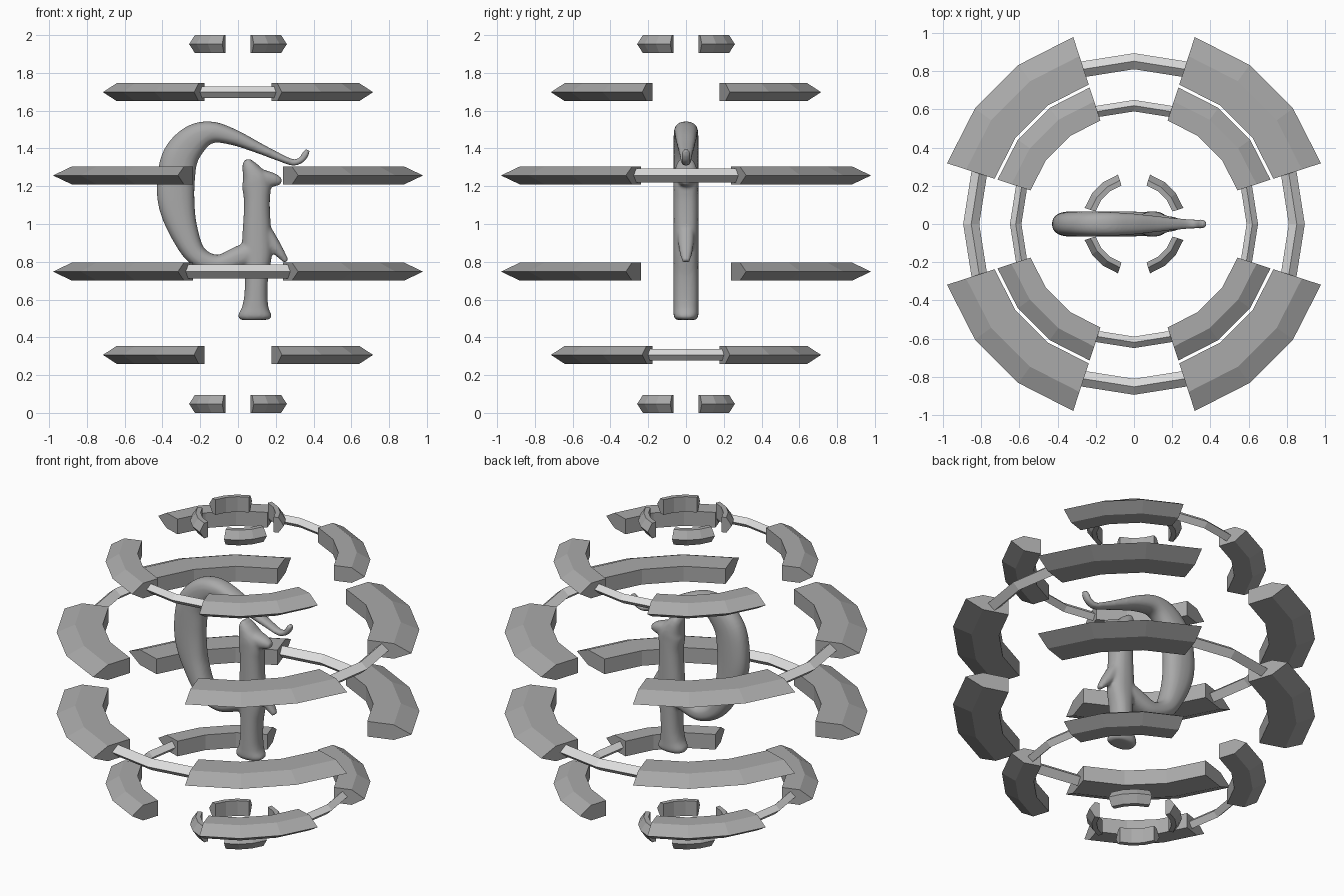
import bpy, bmesh, math
from mathutils import Vector

if "Cube" in bpy.data.objects:
    bpy.data.objects.remove(bpy.data.objects["Cube"])


def material(name, value):
    m = bpy.data.materials.new(name)
    m.diffuse_color = (value, value, value, 1)
    m.use_nodes = True
    m.node_tree.nodes["Principled BSDF"].inputs["Base Color"].default_value = m.diffuse_color
    return m


GREY = material("mid grey", 0.40)
LIGHT = material("light grey", 0.72)


def add_loft(bm, loops):
    """Skin a list of closed cross-sections and cap both ends."""
    rows = [[bm.verts.new(p) for p in loop] for loop in loops]
    n = len(rows[0])
    for a, b in zip(rows, rows[1:]):
        for i in range(n):
            j = (i + 1) % n
            bm.faces.new((a[i], a[j], b[j], b[i]))
    bm.faces.new(rows[0][::-1])
    bm.faces.new(rows[-1])


def finish(bm, name, mat):
    bmesh.ops.recalc_face_normals(bm, faces=bm.faces[:])
    mesh = bpy.data.meshes.new(name)
    bm.to_mesh(mesh)
    bm.free()
    mesh.materials.append(mat)
    ob = bpy.data.objects.new(name, mesh)
    bpy.context.collection.objects.link(ob)
    return ob


def arcs(name, profile, z, centres, half, steps, mat):
    """Sweep a (radius, height) profile along faceted arcs centred on given angles."""
    bm = bmesh.new()
    for c in centres:
        loops = []
        for k in range(steps + 1):
            a = math.radians(c - half + 2 * half * k / steps)
            loops.append([(r * math.cos(a), r * math.sin(a), z + h) for r, h in profile])
        add_loft(bm, loops)
    return finish(bm, name, mat)


# Pointed plates of the rings: inner radius, shoulder radius, tip radius
H = 0.0475
SIZES = {"small": (0.212, 0.24, 0.272),
         "medium": (0.57, 0.675, 0.752),
         "large": (0.768, 0.925, 1.03)}
# Diamond connecting bars: radius, half width, half height
BARS = {"medium": (0.62, 0.03, 0.03), "large": (0.853, 0.042, 0.037)}
FRONT_BACK, SIDES = (90, 270), (0, 180)

# size, height, directions of the connecting bars
RINGS = [("small", 0.0475, None), ("medium", 0.307, SIDES),
         ("large", 0.748, FRONT_BACK), ("large", 1.257, SIDES),
         ("medium", 1.698, FRONT_BACK), ("small", 1.9525, None)]

for size, z, bars in RINGS:
    level = "upper" if z > 1 else "lower"
    ri, rs, ro = SIZES[size]
    plate = [(ri, -H), (rs, -H), (ro, 0), (rs, H), (ri, H)]
    arcs(f"{level}_{size}_plates", plate, z, (45, 135, 225, 315), 27, 3, GREY)
    if bars:
        r, w, h = BARS[size]
        diamond = [(r - w, 0), (r, -h), (r + w, 0), (r, h)]
        arcs(f"{level}_{size}_bars", diamond, z, bars, 18, 2, LIGHT)


def spline(pts, steps=6):
    """Catmull-Rom interpolation of all values in the sections."""
    p = [pts[0]] + pts + [pts[-1]]
    out = []
    for i in range(1, len(p) - 2):
        for k in range(steps):
            t = k / steps
            out.append([0.5 * (2 * b + (c - a) * t + (2 * a - 5 * b + 4 * c - d) * t * t
                               + (3 * b - a - 3 * c + d) * t ** 3)
                        for a, b, c, d in zip(p[i - 1], p[i], p[i + 1], p[i + 2])])
    return out + [list(pts[-1])]


def add_limb(bm, pts, n=24):
    """Tube in the xz plane; sections are x, z, half width, half depth."""
    s = spline(pts)
    loops = []
    for i, (x, z, w, d) in enumerate(s):
        a, b = s[max(i - 1, 0)], s[min(i + 1, len(s) - 1)]
        t = Vector((b[0] - a[0], 0, b[1] - a[1])).normalized()
        side = Vector((t.z, 0, -t.x))
        loop = []
        for k in range(n):
            u = 2 * math.pi * k / n
            cu, su = math.cos(u), math.sin(u)
            cu = math.copysign(abs(cu) ** 0.85, cu)
            su = math.copysign(abs(su) ** 0.85, su)
            loop.append(Vector((x, 0, z)) + side * w * cu + Vector((0, d * su, 0)))
        loops.append(loop)
    add_loft(bm, loops)


# Upright animal figure with a long curled tail
bm = bmesh.new()
torso = [(0.09, 0.492, 0.07, 0.05), (0.09, 0.512, 0.09, 0.065), (0.092, 0.56, 0.07, 0.066),
         (0.095, 0.63, 0.061, 0.066), (0.098, 0.73, 0.063, 0.066), (0.1, 0.84, 0.08, 0.066),
         (0.1, 0.94, 0.077, 0.066), (0.1, 1.05, 0.07, 0.066), (0.1, 1.13, 0.069, 0.066),
         (0.098, 1.195, 0.076, 0.066), (0.092, 1.235, 0.072, 0.066), (0.072, 1.28, 0.051, 0.06),
         (0.056, 1.315, 0.035, 0.05), (0.05, 1.342, 0.016, 0.035)]
snout = [(0.085, 1.257, 0.045, 0.055), (0.145, 1.24, 0.043, 0.05),
         (0.195, 1.232, 0.034, 0.038), (0.23, 1.225, 0.016, 0.022)]
arm = [(0.14, 0.96, 0.042, 0.045), (0.178, 0.905, 0.037, 0.042),
       (0.218, 0.852, 0.027, 0.034), (0.256, 0.802, 0.014, 0.02)]
tail = [(0.1, 0.855, 0.065, 0.06), (0.01, 0.825, 0.06, 0.065), (-0.11, 0.785, 0.052, 0.066),
        (-0.22, 0.835, 0.056, 0.066), (-0.288, 0.965, 0.076, 0.066),
        (-0.325, 1.105, 0.096, 0.066), (-0.328, 1.235, 0.1, 0.066),
        (-0.304, 1.357, 0.095, 0.066), (-0.228, 1.45, 0.08, 0.066),
        (-0.135, 1.485, 0.057, 0.063), (-0.02, 1.458, 0.042, 0.056),
        (0.103, 1.405, 0.029, 0.044), (0.21, 1.357, 0.021, 0.032),
        (0.29, 1.326, 0.017, 0.026), (0.336, 1.34, 0.016, 0.025),
        (0.357, 1.37, 0.018, 0.024), (0.369, 1.392, 0.012, 0.016)]
for part in (torso, snout, arm, tail):
    add_limb(bm, part)
figure = finish(bm, "animal_figure", GREY)

# Fuse the limbs into one soft skin
remesh = figure.modifiers.new("fuse", "REMESH")
remesh.mode = "VOXEL"
remesh.voxel_size = 0.009
remesh.use_smooth_shade = True
soften = figure.modifiers.new("soften", "SMOOTH")
soften.factor = 0.5
soften.iterations = 5
